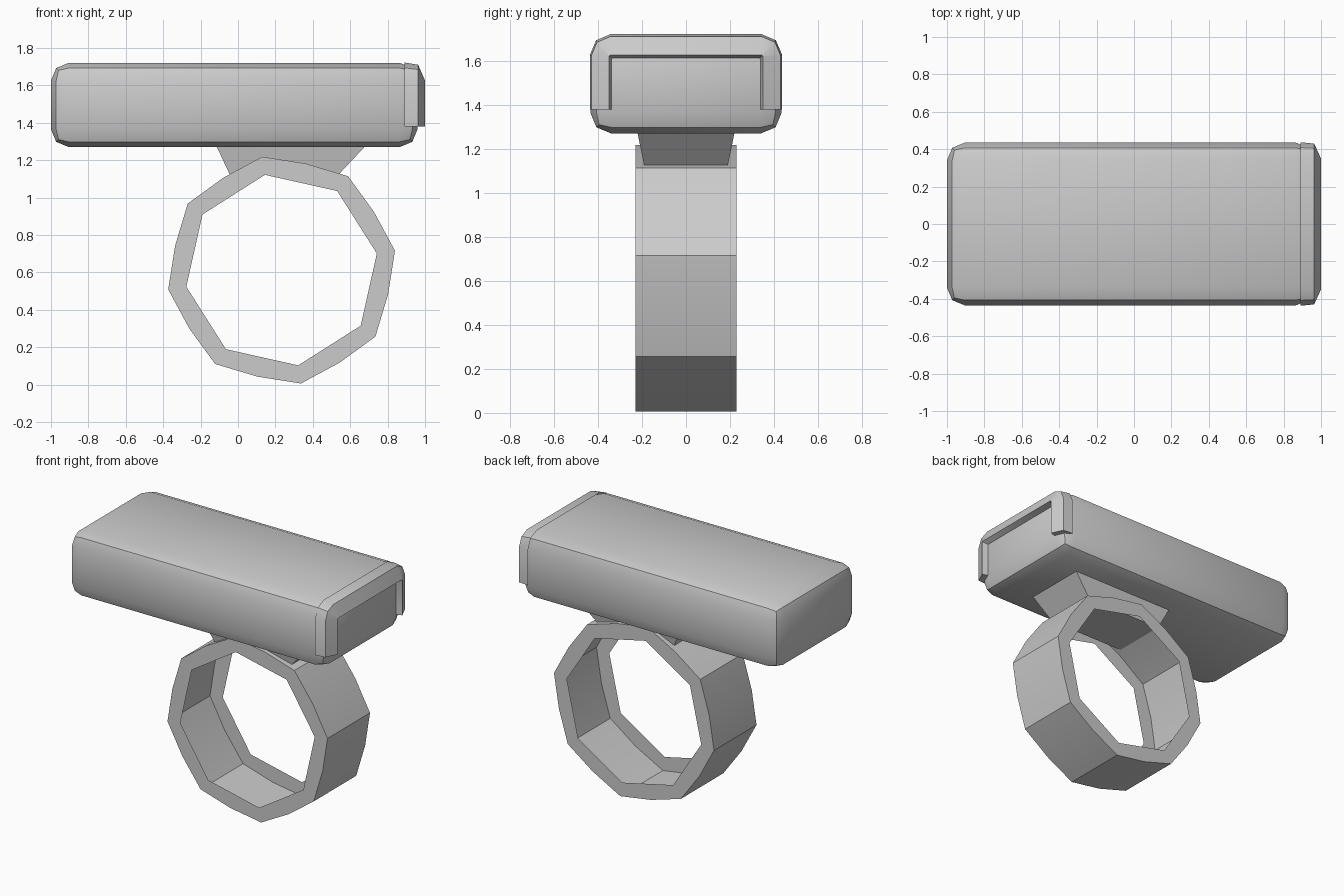
import bpy, bmesh
from math import sin, cos, radians

if "Cube" in bpy.data.objects:
    bpy.data.objects.remove(bpy.data.objects["Cube"])


def make_object(name, verts, faces, smooth=30):
    mesh = bpy.data.meshes.new(name)
    mesh.from_pydata(verts, [], faces)
    bm = bmesh.new()
    bm.from_mesh(mesh)
    bmesh.ops.recalc_face_normals(bm, faces=bm.faces)
    bm.to_mesh(mesh)
    bm.free()
    obj = bpy.data.objects.new(name, mesh)
    bpy.context.collection.objects.link(obj)
    bpy.ops.object.select_all(action='DESELECT')
    obj.select_set(True)
    bpy.context.view_layer.objects.active = obj
    if smooth:
        bpy.ops.object.shade_smooth_by_angle(angle=radians(smooth))
    return obj


# long rounded body
bpy.ops.mesh.primitive_cube_add(size=1, location=(-0.02, 0, 1.495))
body = bpy.context.object
body.name = "body"
body.scale = (1.96, 0.87, 0.45)
bpy.ops.object.transform_apply(location=False, rotation=False, scale=True)
bevel = body.modifiers.new("rounded_edges", 'BEVEL')
bevel.width = 0.095
bevel.segments = 2
bpy.ops.object.modifier_apply(modifier=bevel.name)
bpy.ops.object.shade_smooth_by_angle(angle=radians(30))


# hooded rim around the right end, open at the bottom
def arch(x, w, top, c):
    half = [(w, 1.38), (w, top - c), (w - 0.3 * c, top - 0.3 * c), (w - c, top)]
    return [(x, y, z) for y, z in half] + [(x, -y, z) for y, z in reversed(half)]


sections = [arch(0.89, 0.437, 1.722, 0.095), arch(0.963, 0.43, 1.71, 0.085),
            arch(1.0, 0.35, 1.626, 0.006), arch(0.957, 0.337, 1.612, 0.006)]
verts = [p for s in sections for p in s]
faces = [(8 * i + j, 8 * i + j + 1, 8 * i + j + 9, 8 * i + j + 8)
         for i in range(3) for j in range(7)]
faces += [tuple(8 * i + j for i in range(4)) for j in (0, 7)]
make_object("end_rim", verts, faces)

# hollow ring: outer wall and two flat side flanges, no inner wall
CX, CZ, HALF = 0.233, 0.612, 0.23


def polar(r, deg, y):
    return (CX + r * cos(radians(deg)), y, CZ + r * sin(radians(deg)))


verts, faces = [], []
for y in (-HALF, HALF):
    verts += [polar(0.584 if k % 2 else 0.615, 9.7 + 22.5 * k, y) for k in range(16)]
    verts += [polar(0.517, 9.9 + 45 * k, y) for k in range(8)]
for k in range(16):
    n = (k + 1) % 16
    faces.append((k, n, n + 24, k + 24))
for o in (0, 24):
    for k in range(8):
        n = (k + 1) % 8
        faces.append((o + 2 * k, o + 2 * k + 1, o + 2 * n, o + 16 + n, o + 16 + k))
make_object("ring_band", verts, faces)

# tapered block joining ring and body
verts = [(x, y, z) for x0, x1, w, z in ((-0.045, 0.54, 0.19, 1.125), (-0.12, 0.69, 0.223, 1.285))
         for x, y in ((x0, -w), (x1, -w), (x1, w), (x0, w))]
faces = [(0, 1, 2, 3), (4, 5, 6, 7)] + [(i, (i + 1) % 4, (i + 1) % 4 + 4, i + 4) for i in range(4)]
make_object("mount", verts, faces, smooth=0)
